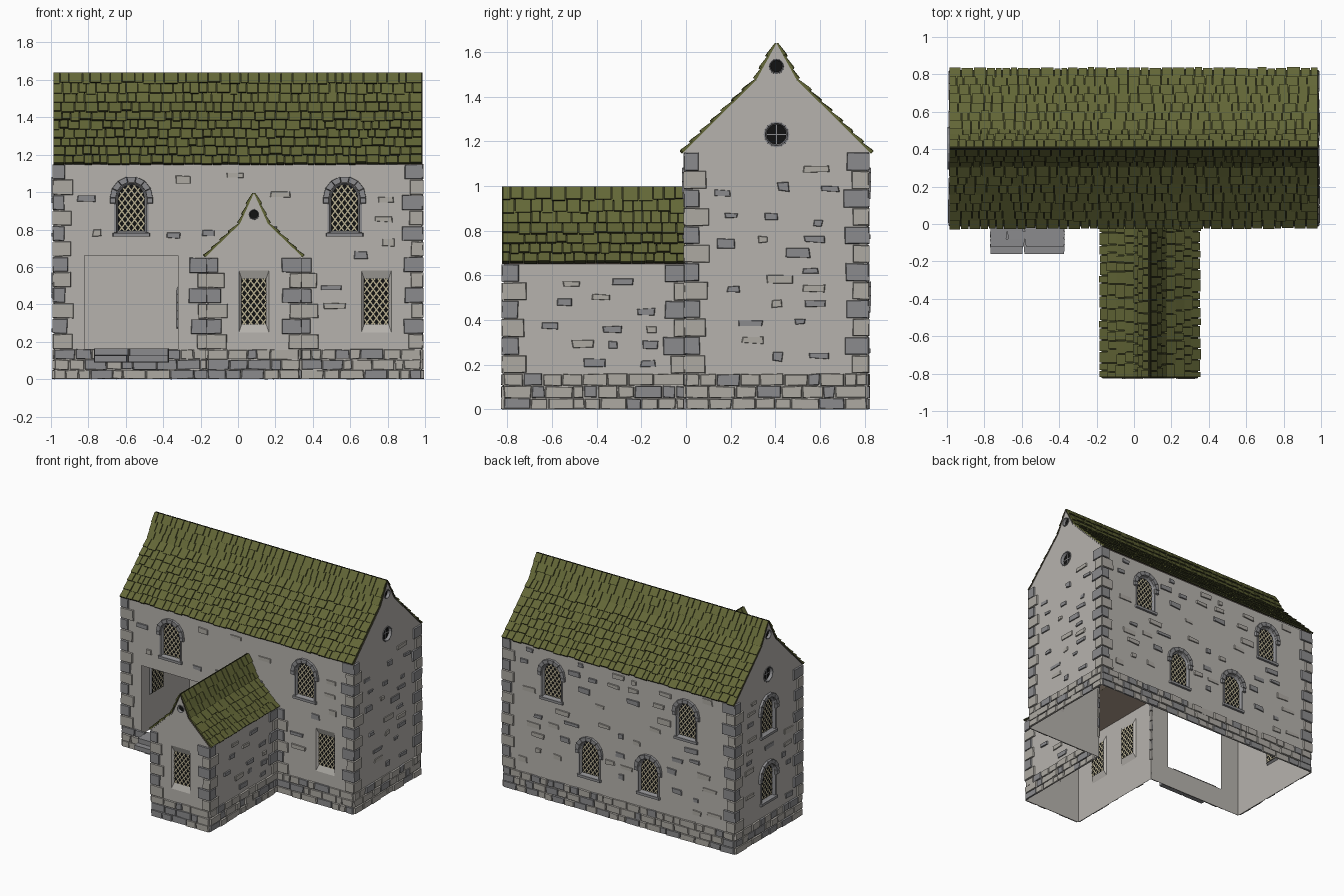
import bpy, bmesh, math, random
from mathutils import Vector, Matrix

if "Cube" in bpy.data.objects:
    bpy.data.objects.remove(bpy.data.objects["Cube"])

random.seed(7)
R = random.uniform
COLOURS = {"plaster": (.47, .45, .42), "pale_stone": (.42, .40, .365), "grey_stone": (.26, .26, .27),
           "moss_tile": (.125, .135, .038), "dark_moss": (.03, .032, .012), "brown_timber": (.13, .10, .08),
           "black_glass": (.006, .006, .006), "cream_lead": (.48, .43, .28)}
MATS, INDEX, parts = [], {}, {}
for i, (n, c) in enumerate(COLOURS.items()):
    m = bpy.data.materials.new(n)
    m.diffuse_color = (*c, 1)
    m.use_nodes = True
    m.node_tree.nodes["Principled BSDF"].inputs["Base Color"].default_value = m.diffuse_color
    MATS.append(m)
    INDEX[n] = i


def part(name):
    if name not in parts:
        parts[name] = bmesh.new()
    return parts[name]


def poly(name, M, pts, mat):
    bm = part(name)
    f = bm.faces.new([bm.verts.new(M @ Vector(p)) for p in pts])
    f.material_index = INDEX[mat]


def frame(x, y, deg):
    """Wall frame: local x along the wall, local y up, local z outwards."""
    return (Matrix.Translation((x, y, 0)) @ Matrix.Rotation(math.radians(deg), 4, 'Z')
            @ Matrix.Rotation(math.pi / 2, 4, 'X'))


def prism(name, M, outline, d, mat, inset=.004, back=0):
    """Raised stone from a 2D outline, with slightly drawn-in front face."""
    c = sum((Vector(p) for p in outline), Vector((0, 0))) / len(outline)
    front = []
    for p in outline:
        v = Vector(p) - c
        v *= max(.3, 1 - inset / v.length)
        front.append((c.x + v.x, c.y + v.y, d))
    base = [(p[0], p[1], back) for p in outline]
    poly(name, M, front, mat)
    for i in range(len(base)):
        j = (i + 1) % len(base)
        poly(name, M, [base[i], base[j], front[j], front[i]], mat)


def block(name, M, u0, u1, v0, v1, d, mat, jit=0.0, back=0):
    q = [(u0, v0), (u1, v0), (u1, v1), (u0, v1)]
    prism(name, M, [(u + R(-jit, jit), v + R(-jit, jit)) for u, v in q], d, mat, back=back)


def hole_loop(kind, u, v, r=.05):
    if kind == "arch":
        pts = [(-.08, -.14), (.08, -.14)] + [(.08 * math.cos(a * math.pi / 10), .05 + .08 * math.sin(a * math.pi / 10))
                                             for a in range(11)]
    elif kind == "round":
        pts = [(r * math.cos(a * math.pi / 8), r * math.sin(a * math.pi / 8)) for a in range(16)]
    elif kind == "rect":
        pts = [(-.08, -.165), (.08, -.165), (.08, .165), (-.08, .165)]
    else:
        pts = [(-.25, -.25), (.25, -.25), (.25, .25), (-.25, .25)]
    return [Vector((u + a, v + b)) for a, b in pts]


def bar(M, loop, p, d, w, z, mat):
    """Thin strip along a line, clipped to a convex counter-clockwise loop."""
    t0, t1 = -9, 9
    for a, b in zip(loop, loop[1:] + loop[:1]):
        n = Vector((a.y - b.y, b.x - a.x))
        k, s = n.dot(d), n.dot(p - a)
        if abs(k) < 1e-9:
            if s < 0:
                return
        elif k > 0:
            t0 = max(t0, -s / k)
        else:
            t1 = min(t1, -s / k)
    if t1 - t0 > .01:
        o = Vector((-d.y, d.x)).normalized() * w / 2
        a, b = p + d * t0, p + d * t1
        poly("window_leading", M, [(*(a - o), z), (*(b - o), z), (*(b + o), z), (*(a + o), z)], mat)


def window(M, kind, u, v, r=.05):
    c, outer = Vector((u, v)), hole_loop(kind, u, v, r)
    sx, sy = {"arch": (.88, .92), "rect": (.82, .74), "round": (.88, .88)}[kind]
    inner = [Vector((c.x + (p.x - u) * sx, c.y + (p.y - v) * sy)) for p in outer]
    z = -.016
    for i in range(len(outer)):
        j = (i + 1) % len(outer)
        poly("window_reveals", M, [(*outer[i], 0), (*outer[j], 0), (*inner[j], z), (*inner[i], z)],
             "plaster" if kind == "rect" else "grey_stone")
    poly("window_glass", M, [(*p, z) for p in inner], "black_glass")
    for zz in (z + .003, z - .003):
        if kind == "round":
            for d in ((1, 0), (0, 1)):
                if r > .04:
                    bar(M, inner, c, Vector(d), .006, zz, "grey_stone")
        else:
            for k in range(-8, 9):
                for s in (1, -1):
                    bar(M, inner, c + Vector((k * .034, 0)), Vector((1, 1.3 * s)), .007, zz, "cream_lead")
    if kind == "arch":      # hood stones, jambs and sill
        def ring(rr, a):
            return (u + rr * math.cos(a), v + .05 + rr * math.sin(a))
        for k in range(7):
            a, b = k * math.pi / 7, (k + 1) * math.pi / 7
            prism("window_hoods", M, [ring(.083, a), ring(.115, a), ring(.115, b), ring(.083, b)], .018, "grey_stone", .002)
        for s in (-1, 1):
            x = sorted((u + s * .083, u + s * .115))
            block("window_hoods", M, *x, v + .02, v + .05, .016, "grey_stone")
            x = sorted((u + s * .08, u + s * .092))
            block("window_hoods", M, *x, v - .14, v + .02, .006, "grey_stone")
        block("window_hoods", M, u - .1, u + .1, v - .158, v - .138, .016, "grey_stone")
    if kind == "round":     # moulded rim
        for k in range(16):
            a, b = k * math.pi / 8, (k + 1) * math.pi / 8
            q = [(u + e * math.cos(t), v + e * math.sin(t)) for e, t in ((r, a), (r * 1.15, a), (r * 1.15, b), (r, b))]
            prism("window_hoods", M, q, .005, "grey_stone", .0005)


def wall(M, outline, holes, quoins, plinths, count, area):
    # plaster sheet with openings
    tmp, edges = part("plaster_walls"), []
    loops = [[Vector(p) for p in outline]] + [hole_loop(*h) for h in holes]
    for loop in loops:
        vs = [tmp.verts.new(M @ Vector((p.x, p.y, 0))) for p in loop]
        edges += [tmp.edges.new((vs[i - 1], vs[i])) for i in range(len(vs))]
    bmesh.ops.triangle_fill(tmp, edges=edges, use_beauty=True, normal=M.to_3x3() @ Vector((0, 0, 1)))
    for h in holes:
        if h[0] != "door":
            window(M, *h)
    # rubble plinth
    for a, b in plinths:
        rows = [0, .05, .105, .16]
        for v0, v1 in zip(rows, rows[1:]):
            u = a
            while u < b - .005:
                e = u + R(.045, .13)
                e = b if e > b - .04 else e
                block("plinth_stones", M, u, e - .003, v0 + .002, v1 - .002, R(.006, .014),
                      random.choice(["pale_stone", "pale_stone", "grey_stone"]), .003)
                u = e
    # corner stones: alternate long and short
    for u, s, top in quoins:
        n = round((top - .16) / .082)
        h = (top - .16) / n
        for i in range(n):
            w = .095 if (i % 2 == 0) == (s > 0) else .06
            x = sorted((u - s * .0, u + s * (w + R(-.01, .01))))
            x[0 if s > 0 else 1] -= s * .009
            block("corner_stones", M, *x, .162 + i * h, .158 + (i + 1) * h, .011,
                  "grey_stone" if i % 2 else "pale_stone", .002)
    # scattered stones showing through the plaster
    done = []
    for _ in range(count * 6):
        u, v = R(area[0], area[1]), R(area[2], area[3])
        blocked = any(abs(u - h[1]) < (.33 if h[0] == "door" else .17) and
                      abs(v - h[2]) < (.3 if h[0] == "door" else .21) for h in holes)
        blocked |= any(abs(u - a) < .13 and abs(v - b) < .06 for a, b in done)
        blocked |= len(outline) == 8 and -.3 < u < .47 and v < .78
        if blocked or len(done) >= count:
            continue
        done.append((u, v))
        w, h = R(.02, .06), R(.012, .021)
        block("scattered_stones", M, u - w, u + w, v - h, v + h, R(.005, .01),
              random.choice(["pale_stone", "grey_stone"]), .004)


def gable(h, e, k, kz, az):
    return [(-h, 0), (h, 0), (h, e - .01), (h + .012, e), (k, kz), (0, az), (-k, kz), (-h - .012, e), (-h, e - .01)]


def roof(name, M, z0, z1, h, e, k, kz, az, rows):
    pts = [Vector((h + .012, e)), Vector((k, kz)), Vector((0, az))]
    for s in (1, -1):
        for g in (0, 1):
            a, d = pts[g], pts[g + 1] - pts[g]
            nrm = Vector((d.y, -d.x)).normalized()

            def P(t, hh, z):
                q = a + d * t + nrm * hh
                if g and t >= 1:
                    q = Vector((0, az + hh * 1.3))
                return (q.x * s, q.y, z)
            for hh, mat in ((.001, "dark_moss"), (-.005, "brown_timber")):
                poly(name + "_deck", M, [P(0, hh, z0), P(0, hh, z1), P(1, hh, z1), P(1, hh, z0)], mat)
            n = rows[g]
            for r in range(n):
                z = z0
                while z < z1 - .005:
                    e2 = z + R(.035, .075)
                    e2 = z1 if e2 > z1 - .03 else e2
                    lo = max(0, (r - R(0, .22)) / n) if r or g else -.02 * R(0, 1)
                    hi = min(1, (r + .98) / n)
                    top, end, q = R(.012, .018), .007, e2 - .005
                    A, B, C, D = P(lo, top, z), P(lo, top, q), P(hi, end, q), P(hi, end, z)
                    a0, b0, c0, d0 = P(lo, 0, z), P(lo, 0, q), P(hi, 0, q), P(hi, 0, z)
                    poly(name + "_tiles", M, [A, B, C, D], "moss_tile")
                    poly(name + "_tiles", M, [a0, b0, B, A], "dark_moss")
                    poly(name + "_tiles", M, [b0, c0, C, B], "moss_tile")
                    poly(name + "_tiles", M, [d0, a0, A, D], "moss_tile")
                    z = e2


E = 1.15
MAIN, WING = (.405, E, .09, 1.475, 1.638), (.245, .655, .075, .83, .995)
UP, LOW = .92, .41
rounds = [("round", 0, 1.23, .05), ("round", 0, 1.535, .03)]

# main block walls
wall(frame(0, 0, 0), [(-.98, 0), (-.16, 0), (-.16, .65), (.33, .65), (.33, 0), (.98, 0), (.98, E), (-.98, E)],
     [("arch", -.57, UP), ("arch", .57, UP), ("rect", .74, .415), ("door", -.57, .41)],
     [(-.98, 1, E), (.98, -1, E), (-.16, -1, .65), (.33, 1, .65)], [(-.98, -.16), (.33, .98)], 20, (-.82, .82, .22, 1.1))
right, left = frame(.98, .405, 90), frame(-.98, .405, -90)
side_q, side_p, side_a = [(-.405, 1, E), (.405, -1, E)], [(-.405, .405)], (-.25, .25, .21, 1.15)
wall(right, gable(*MAIN), rounds, side_q, side_p, 22, side_a)
wall(left, gable(*MAIN), rounds + [("arch", 0, UP), ("arch", 0, LOW)], side_q, side_p, 14, side_a)
wall(frame(0, .81, 180), [(-.98, 0), (.98, 0), (.98, E), (-.98, E)],
     [("arch", s * x, v) for s in (-1, 1) for x, v in ((.57, UP), (.25, LOW))],
     [(-.98, 1, E), (.98, -1, E)], [(-.98, .98)], 45, (-.82, .82, .21, 1.11))

# wing walls
front = frame(.085, -.815, 0)
wall(front, gable(*WING), [("rect", 0, .415), ("round", 0, .88, .025)],
     [(-.245, 1, .65), (.245, -1, .65)], [(-.245, .245)], 0, (0, 0, 0, 0))
flank, q, p, a = [(-.4075, 0), (.4075, 0), (.4075, .65), (-.4075, .65)], [(-.4075, 1, .65), (.4075, -1, .65)], \
    [(-.4075, .4075)], (-.26, .26, .2, .6)
wall(frame(.33, -.4075, 90), flank, [], q, p, 13, a)
wall(frame(-.16, -.4075, -90), flank, [("rect", .17, .415), ("rect", -.16, .415)], q, p, 6, a)

# roofs
roof("main_roof", right, -1.966, .006, *MAIN, (7, 3))
roof("wing_roof", front, -.815, .008, *WING, (4, 3))

# door steps, two slabs of narrow stone strips
S = frame(0, 0, 0)
for v0, v1, depth in ((.09, .126, .16), (.127, .165, .12)):
    for k in range(3):
        cut = R(-.68, -.46)
        z0, z1 = depth * k / 3, depth * (k + 1) / 3
        for u0, u1 in ((-.77, cut), (cut + .003, -.37)):
            block("door_steps", S, u0, u1, v0, v1, z1, "grey_stone", back=z0)

for name, bm in parts.items():
    me = bpy.data.meshes.new(name)
    bmesh.ops.remove_doubles(bm, verts=bm.verts, dist=1e-5) if name == "plaster_walls" else None
    bm.to_mesh(me)
    bm.free()
    for m in MATS:
        me.materials.append(m)
    bpy.context.collection.objects.link(bpy.data.objects.new(name, me))
